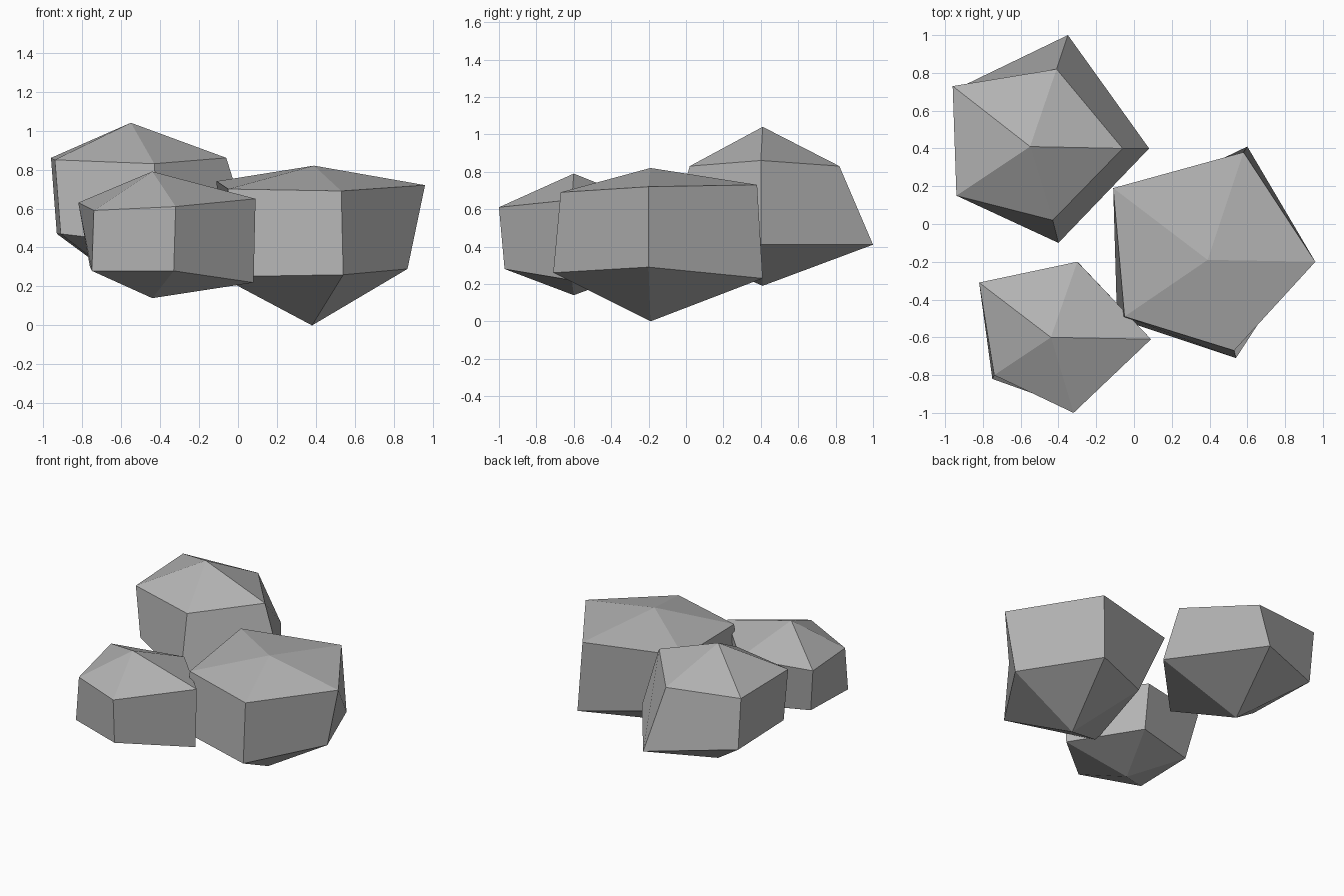
import bpy
import bmesh

# Remove the default object only
default = bpy.data.objects.get("Cube")
if default:
    bpy.data.objects.remove(default, do_unlink=True)


def make_material(name, colour):
    material = bpy.data.materials.new(name)
    material.use_nodes = True
    material.diffuse_color = colour
    shader = material.node_tree.nodes["Principled BSDF"]
    shader.inputs["Base Color"].default_value = colour
    shader.inputs["Roughness"].default_value = .9
    return material


stone = make_material("stone grey", (.45, .45, .45, 1))


def make_rock(name, peak, shoulder, foot, base):
    """Faceted boulder: a peak, a shoulder ring, a foot ring and a base point."""
    bm = bmesh.new()
    top = bm.verts.new(peak)
    bottom = bm.verts.new(base)
    upper = [bm.verts.new(point) for point in shoulder]
    lower = [bm.verts.new(point) for point in foot]
    sides = len(upper)

    for i in range(sides):
        j = (i + 1) % sides
        bm.faces.new((top, upper[i], upper[j]))
        bm.faces.new((upper[i], lower[i], lower[j], upper[j]))
        bm.faces.new((bottom, lower[j], lower[i]))

    bmesh.ops.recalc_face_normals(bm, faces=bm.faces)
    mesh = bpy.data.meshes.new(name)
    bm.to_mesh(mesh)
    bm.free()
    mesh.materials.append(stone)
    rock = bpy.data.objects.new(name, mesh)
    bpy.context.scene.collection.objects.link(rock)
    return rock


# Broad rock on the left side
make_rock(
    "broad_rock",
    peak=(.39, -.19, .82),
    shoulder=[(.96, -.2, .72), (.58, .38, .73), (-.11, .19, .74),
              (-.05, -.49, .7), (.53, -.67, .69)],
    foot=[(.87, -.2, .29), (.6, .41, .23), (.1, .17, .27),
          (-.09, -.5, .25), (.54, -.71, .26)],
    base=(.38, -.19, 0),
)

# Tall rock at the back
make_rock(
    "tall_rock",
    peak=(-.55, .41, 1.04),
    shoulder=[(-.06, .4, .86), (-.41, .82, .83), (-.96, .73, .86),
              (-.94, .15, .85), (-.43, .02, .83)],
    foot=[(.08, .4, .41), (-.35, 1, .41), (-.93, .72, .47),
          (-.91, .16, .47), (-.4, -.1, .41)],
    base=(-.55, .41, .19),
)

# Small rock at the front
make_rock(
    "small_rock",
    peak=(-.44, -.6, .79),
    shoulder=[(.09, -.61, .65), (-.3, -.2, .63), (-.82, -.31, .63),
              (-.74, -.8, .59), (-.32, -1, .61)],
    foot=[(.08, -.61, .22), (-.28, -.22, .28), (-.76, -.37, .3),
          (-.75, -.82, .28), (-.33, -.97, .28)],
    base=(-.44, -.6, .14),
)
